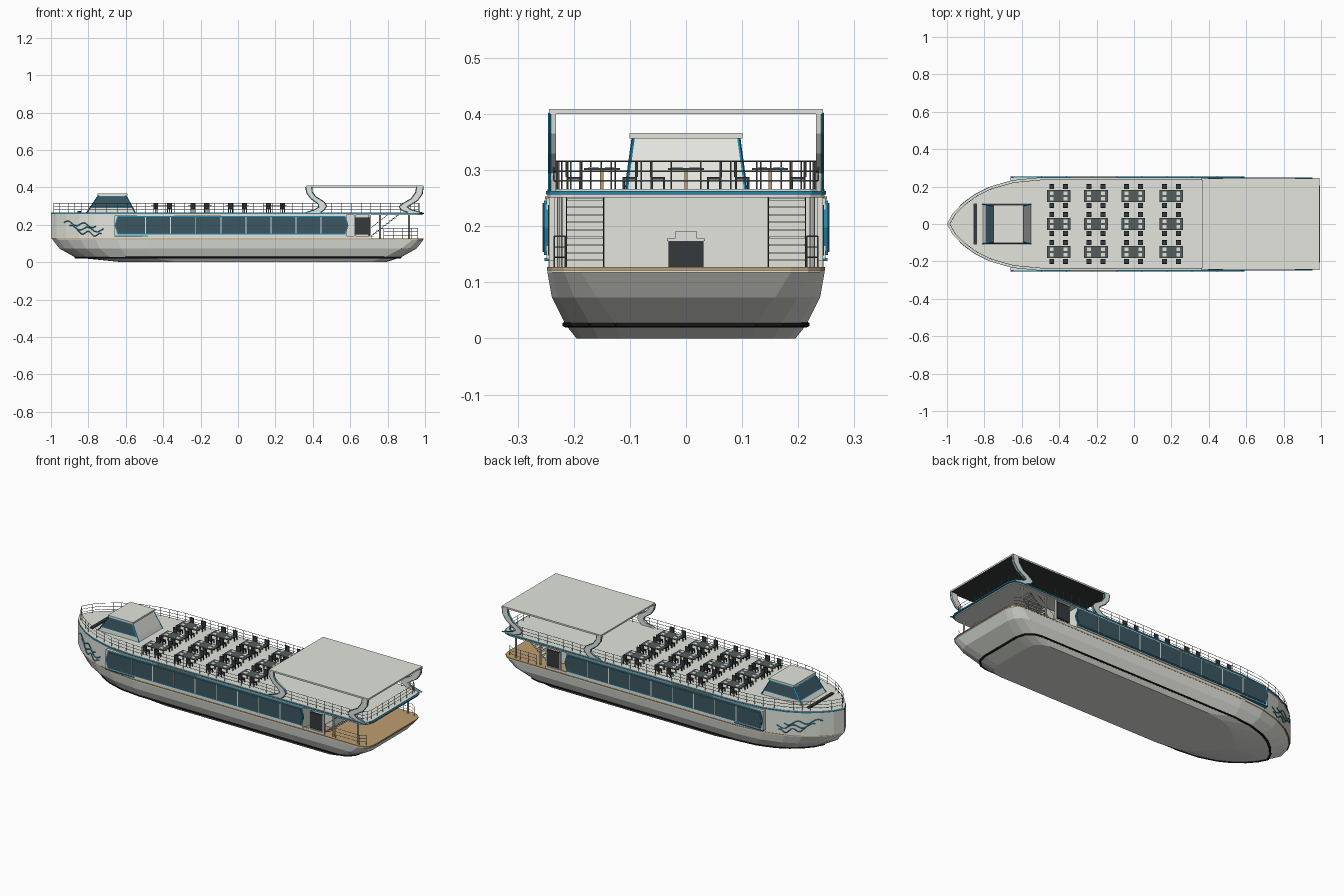
import bpy, bmesh, math
from mathutils import Vector, Matrix

if "Cube" in bpy.data.objects:
    bpy.data.objects.remove(bpy.data.objects["Cube"])


def material(name, rgb):
    m = bpy.data.materials.new(name)
    m.diffuse_color = (*rgb, 1)
    m.use_nodes = True
    m.node_tree.nodes["Principled BSDF"].inputs["Base Color"].default_value = m.diffuse_color
    return m


WHITE = material("white paint", (0.76, 0.78, 0.72))
GLASS = material("tinted glass", (0.045, 0.095, 0.12))
BLUE = material("blue trim", (0.014, 0.26, 0.45))
TAN = material("tan decking", (0.52, 0.34, 0.16))
STEEL = material("rail grey", (0.22, 0.22, 0.21))
DARK = material("dark furniture", (0.035, 0.042, 0.045))
BLACK = material("black rubber", (0.01, 0.01, 0.01))
TABLE = material("table grey", (0.09, 0.11, 0.11))


def finish(name, bm, *mats):
    bmesh.ops.recalc_face_normals(bm, faces=bm.faces)
    me = bpy.data.meshes.new(name)
    bm.to_mesh(me)
    bm.free()
    for m in mats:
        me.materials.append(m)
    ob = bpy.data.objects.new(name, me)
    bpy.context.collection.objects.link(ob)
    return ob


def add_box(bm, x0, x1, y0, y1, z0, z1):
    mat = Matrix.Translation(((x0 + x1) / 2, (y0 + y1) / 2, (z0 + z1) / 2))
    mat = mat @ Matrix.Diagonal((x1 - x0, y1 - y0, z1 - z0, 1))
    bmesh.ops.create_cube(bm, size=1, matrix=mat)


def boxes(name, mat, items):
    bm = bmesh.new()
    for it in items:
        add_box(bm, *it)
    return finish(name, bm, mat)


def both(items):
    """Boxes on the +y side repeated on the -y side."""
    return items + [(a, b, -d, -c, e, f) for a, b, c, d, e, f in items]


def loft(name, rings, *mats):
    bm = bmesh.new()
    loops = [[bm.verts.new(p) for p in r] for r in rings]
    n = len(loops[0])
    for a, b in zip(loops, loops[1:]):
        for i in range(n):
            j = (i + 1) % n
            bm.faces.new((a[i], a[j], b[j], b[i]))
    bm.faces.new(loops[0])
    bm.faces.new(loops[-1])
    return finish(name, bm, *mats)


def side_plates(name, mat, polys, y0, y1):
    """Side profiles in x, z given thickness and mirrored to both sides."""
    bm = bmesh.new()
    for s in (1, -1):
        for poly in polys:
            f = bm.faces.new([bm.verts.new((x, s * y0, z)) for x, z in poly])
            ext = bmesh.ops.extrude_face_region(bm, geom=[f], use_keep_orig=True)
            vs = [v for v in ext["geom"] if isinstance(v, bmesh.types.BMVert)]
            bmesh.ops.translate(bm, verts=vs, vec=(0, s * (y1 - y0), 0))
    return finish(name, bm, mat)


def tubes(name, mat, paths, r, sides=4):
    bm = bmesh.new()
    for path in paths:
        for a, b in zip(path, path[1:]):
            a, b = Vector(a), Vector(b)
            d = b - a
            if d.length < 1e-5:
                continue
            m = Matrix.Translation((a + b) / 2) @ d.to_track_quat('Z', 'Y').to_matrix().to_4x4()
            bmesh.ops.create_cone(bm, cap_ends=True, segments=sides, radius1=r,
                                  radius2=r, depth=d.length, matrix=m)
    return finish(name, bm, mat)


# Plan outline: pointed curved bow, straight sides, rounded stern corners
BOW = [(0.06, 0.22), (0.16, 0.43), (0.3, 0.64), (0.46, 0.8), (0.7, 0.94), (1, 1)]


def outline(z, bow=-1.0, stern=0.99, hw=0.245, lb=0.5, c=0.05):
    half = [(bow + t * lb, hw * w) for t, w in BOW]
    for i in range(4):
        a = math.pi / 6 * i
        half.append((stern - c + c * math.sin(a), hw - c + c * math.cos(a)))
    pts = [(bow, 0)] + half + [(x, -y) for x, y in reversed(half)]
    return [(x, y, z) for x, y in pts]


def slab(name, mat, z0, z1, **k):
    return loft(name, [outline(z0, **k), outline(z1, **k)], mat)


def bow_y(x):
    pts = [(-1, 0)] + [(-1 + t * 0.5, 0.245 * w) for t, w in BOW]
    for (x0, y0), (x1, y1) in zip(pts, pts[1:]):
        if x0 <= x <= x1:
            return y0 + (y1 - y0) * (x - x0) / (x1 - x0)
    return 0.245


# Hull, rubbing strip and main deck
loft("hull", [outline(0, -0.62, 0.79, 0.195, 0.3, 0.08),
              outline(0.025, -0.87, 0.87, 0.215, 0.4, 0.09),
              outline(0.073, -0.955, 0.955, 0.239, 0.47, 0.08),
              outline(0.118, -0.99, 0.99, 0.247, 0.5, 0.06),
              outline(0.123, -0.99, 0.99, 0.247, 0.5, 0.06)], WHITE)
ring = outline(0.025, -0.87, 0.87, 0.215, 0.4, 0.09)
tubes("rubbing_strip", BLACK, [ring + ring[:1]], 0.0055, 6)
slab("main_deck", TAN, 0.1215, 0.1275, bow=-0.995, stern=0.993, hw=0.248, c=0.06)

# Cabin body, stern core and upper deck
slab("cabin", WHITE, 0.127, 0.256, stern=0.58, c=0.001)
boxes("stern_core", WHITE, [(0.57, 0.70, -0.145, 0.145, 0.127, 0.256)])
slab("upper_deck", WHITE, 0.251, 0.266, stern=0.986, hw=0.247)
slab("deck_edge_trim", BLUE, 0.2565, 0.263, bow=-1.0, stern=0.995, hw=0.2495)
boxes("stern_door", DARK, [(0.69, 0.704, -0.031, 0.031, 0.127, 0.175)])
boxes("door_header", WHITE, [(0.69, 0.706, -0.034, 0.034, 0.174, 0.178)])
boxes("door_box", WHITE, [(0.69, 0.708, -0.02, 0.02, 0.178, 0.191)])

# Side window bands with pointed ends
boxes("window_backing", WHITE, both([(-0.66, 0.58, 0.22, 0.249, 0.142, 0.25)]))
band = lambda e, z0, z1: [(-0.64 - e, z0), (0.57 + e, z0), (0.585 + e, (z0 + z1) / 2),
                          (0.57 + e, z1), (-0.64 - e, z1), (-0.655 - e, (z0 + z1) / 2)]
side_plates("window_frame", BLUE, [band(0.005, 0.149, 0.246)], 0.246, 0.253)
side_plates("side_windows", GLASS, [band(0, 0.154, 0.241)], 0.247, 0.255)
boxes("window_dividers", WHITE, both([(-0.628 + 0.134 * i - 0.0025, -0.628 + 0.134 * i + 0.0025,
                                       0.25, 0.256, 0.154, 0.241) for i in range(1, 9)]))
boxes("lower_stripe", BLUE, both([(-0.66, -0.48, 0.22, 0.252, 0.138, 0.143)]))
boxes("upper_tan_stripe", TAN, both([(-0.34, -0.09, 0.24, 0.2515, 0.2475, 0.253)]))

# Side entrances
boxes("entrance_sill", WHITE, both([(0.58, 0.715, 0.236, 0.244, 0.127, 0.14)]))
boxes("entrance_frame", WHITE, both([(0.62, 0.628, 0.234, 0.244, 0.14, 0.252),
                                     (0.704, 0.712, 0.234, 0.244, 0.14, 0.252)]))
boxes("entrance_doors", DARK, both([(0.626, 0.705, 0.236, 0.246, 0.148, 0.238)]))

# Wavy blue strokes on the bow sides
waves = []
for s in (1, -1):
    for k, (xa, xb) in enumerate([(-0.93, -0.76), (-0.9, -0.72), (-0.86, -0.73)]):
        path = []
        for i in range(13):
            x = xa + (xb - xa) * i / 12
            z = 0.212 - 0.024 * k - 0.02 * i / 12 + 0.011 * math.sin(i * 1.05 + k)
            path.append((x, s * (bow_y(x) + 0.001), z))
        waves.append(path)
tubes("bow_waves", BLUE, waves, 0.0026)

# Stern stairs, rising aft
steps, stringers = [], []
for i in range(9):
    x, z = 0.705 + 0.017 * i, 0.138 + 0.0135 * i
    steps.append((x, x + 0.02, 0.148, 0.212, z, z + 0.003))
boxes("stair_treads", WHITE, both(steps))
for s in (1, -1):
    for y in (0.147, 0.213):
        stringers.append([(0.70, s * y, 0.13), (0.86, s * y, 0.255)])
        stringers.append([(0.70, s * y, 0.127), (0.70, s * y, 0.175), (0.80, s * y, 0.253)])
tubes("stair_stringers", STEEL, stringers, 0.0013)

# Stern posts and lower railing
tubes("stern_posts", WHITE, [[(x, s * 0.225, 0.125), (x, s * 0.225, 0.256)]
                             for x in (0.76, 0.915) for s in (1, -1)], 0.005, 8)
low = []
for s in (1, -1):
    for z in (0.145, 0.163, 0.182):
        low.append([(0.78, s * 0.235, z), (0.93, s * 0.235, z), (0.96, s * 0.215, z)])
    for x, y in ((0.78, 0.235), (0.83, 0.235), (0.88, 0.235), (0.93, 0.235), (0.96, 0.215)):
        low.append([(x, s * y, 0.125), (x, s * y, 0.182)])
tubes("lower_railing", STEEL, low, 0.0012)

# Upper railing around the whole deck
loop = [Vector(p) for p in outline(0, -0.985, 0.97, 0.236, 0.49)]
loop.append(loop[0])
rails = [[(p.x, p.y, z) for p in loop] for z in (0.281, 0.298, 0.316)]
for a, b in zip(loop, loop[1:]):
    n = max(1, round((b - a).length / 0.052))
    for i in range(n):
        p = a.lerp(b, i / n)
        rails.append([(p.x, p.y, 0.264), (p.x, p.y, 0.316)])
tubes("upper_railing", STEEL, rails, 0.0013)

# Wheelhouse with sloping sides; aft face is solid
def rect(x0, x1, y, z):
    return [(x0, -y, z), (x1, -y, z), (x1, y, z), (x0, y, z)]


wheel_rings = [rect(-0.81, -0.55, 0.106, 0.264), rect(-0.795, -0.56, 0.104, 0.285),
               rect(-0.745, -0.6, 0.094, 0.358)]
loft("wheelhouse", wheel_rings, WHITE)
tubes("wheelhouse_corner_trim", BLUE, list(zip(*wheel_rings)), 0.003)
boxes("wheelhouse_roof", WHITE, [(-0.75, -0.592, -0.101, 0.101, 0.356, 0.366)])
side_plane = lambda z: 0.104 - (z - 0.285) * 0.137
fx = lambda z: -0.795 + (z - 0.285) * 0.685
ax = lambda z: -0.56 - (z - 0.285) * 0.548


def wheelhouse_panes(name, mat, m, out):
    bm = bmesh.new()
    za, zb = 0.286 + m, 0.357 - m
    for s in (1, -1):
        bm.faces.new([bm.verts.new((x, s * (side_plane(z) + out), z)) for x, z in
                      ((fx(za) + m, za), (ax(za) - m, za), (ax(zb) - m, zb), (fx(zb) + m, zb))])
    bm.faces.new([bm.verts.new((fx(z) - out, s * (side_plane(z) - m), z))
                  for s, z in ((1, za), (-1, za), (-1, zb), (1, zb))])
    finish(name, bm, mat)


wheelhouse_panes("wheelhouse_frames", BLUE, 0.003, 0.001)
wheelhouse_panes("wheelhouse_windows", GLASS, 0.007, 0.002)
boxes("bow_bench", DARK, [(-0.857, -0.84, -0.11, 0.11, 0.264, 0.273)])

# Canopy: pale top and edges, dark underside
canopy = boxes("canopy", WHITE, [(0.365, 0.992, -0.244, 0.244, 0.4, 0.409)])
canopy.data.materials.append(DARK)
for f in canopy.data.polygons:
    f.material_index = 1 if f.normal.z < -0.5 else 0

# Curved canopy brackets with blue edges
brackets = {
    "front": ([(0.362, 0.402), (0.368, 0.37), (0.39, 0.34), (0.428, 0.312), (0.432, 0.295), (0.41, 0.28), (0.36, 0.264)],
              [(0.395, 0.402), (0.396, 0.375), (0.415, 0.35), (0.46, 0.322), (0.474, 0.3), (0.46, 0.28), (0.44, 0.264)]),
    "rear": ([(0.955, 0.402), (0.95, 0.372), (0.925, 0.338), (0.88, 0.312), (0.862, 0.296), (0.875, 0.278), (0.92, 0.262)],
             [(0.99, 0.402), (0.985, 0.365), (0.96, 0.33), (0.92, 0.305), (0.905, 0.295), (0.92, 0.282), (0.99, 0.262)])}
for name, (left, right) in brackets.items():
    strips = [[left[i], right[i], right[i + 1], left[i + 1]] for i in range(len(left) - 1)]
    side_plates(name + "_brackets", WHITE, strips, 0.232, 0.245)
    tubes(name + "_bracket_edges", BLUE, [[(x, s * 0.2435, z) for x, z in e]
                                          for e in (left, right) for s in (1, -1)], 0.0027)

# Dining tables with four chairs each
tops, plates, legs, chairs = [], [], [], []
for cx in (-0.403, -0.203, -0.003, 0.2):
    for cy in (-0.15, 0, 0.15):
        tops.append((cx - 0.063, cx + 0.063, cy - 0.032, cy + 0.032, 0.300, 0.304))
        for dx in (-0.037, 0.037):
            legs.append((cx + dx - 0.003, cx + dx + 0.003, cy - 0.003, cy + 0.003, 0.264, 0.301))
            for s in (1, -1):
                px, py = cx + dx, cy + s * 0.015
                plates.append((px - 0.01, px + 0.01, py - 0.009, py + 0.009, 0.303, 0.3055))
                y = cy + s * 0.05
                chairs.append((px - 0.013, px + 0.013, y - 0.013, y + 0.013, 0.283, 0.288))
                yb = cy + s * 0.062
                chairs.append((px - 0.013, px + 0.013, yb - 0.0025, yb + 0.0025, 0.288, 0.316))
                for ex in (-0.011, 0.011):
                    for ey in (-0.011, 0.011):
                        chairs.append((px + ex - 0.002, px + ex + 0.002,
                                       y + ey - 0.002, y + ey + 0.002, 0.264, 0.284))
boxes("table_tops", TABLE, tops)
boxes("place_settings", WHITE, plates)
boxes("table_legs", TAN, legs)
boxes("chairs", DARK, chairs)
